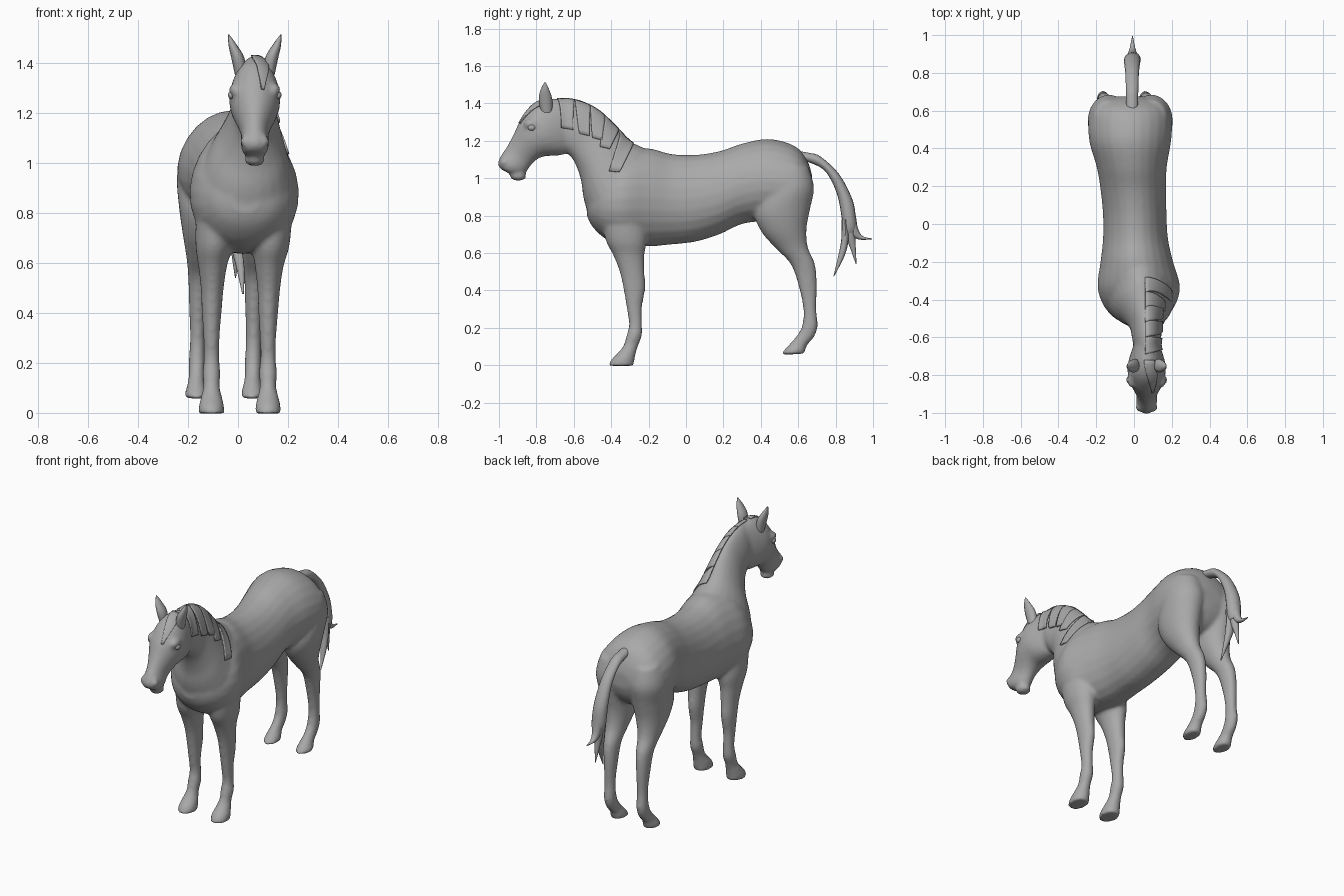
import bpy, bmesh, math
from mathutils import Vector

grey = bpy.data.materials.new("coat_grey")
grey.diffuse_color = (0.4, 0.4, 0.4, 1)


def finish(name, bm):
    """Turn a bmesh into a smooth-shaded object."""
    bmesh.ops.recalc_face_normals(bm, faces=bm.faces)
    me = bpy.data.meshes.new(name)
    bm.to_mesh(me)
    bm.free()
    me.materials.append(grey)
    ob = bpy.data.objects.new(name, me)
    bpy.context.collection.objects.link(ob)
    bpy.ops.object.select_all(action='DESELECT')
    ob.select_set(True)
    bpy.context.view_layer.objects.active = ob
    bpy.ops.object.shade_smooth_by_angle(angle=math.radians(45))
    return ob


def spline(rows, steps):
    """Catmull-Rom interpolation of section rows."""
    out = []
    for i in range(len(rows) - 1):
        a, b, c, d = (rows[max(0, min(len(rows) - 1, i + k))] for k in (-1, 0, 1, 2))
        for s in range(steps):
            t = s / steps
            out.append([0.5 * (2 * q + (r - p) * t + (2 * p - 5 * q + 4 * r - u) * t * t
                               + (3 * q - p - 3 * r + u) * t ** 3)
                        for p, q, r, u in zip(a, b, c, d)])
    return out + [list(rows[-1])]


def loft(name, rows, pear=0.0, n=24, steps=4):
    """Oval sections; each row: y, z of one edge, y, z of the other, centre x, half width."""
    bm = bmesh.new()
    rings = []
    for y1, z1, y2, z2, cx, hw in spline(rows, steps):
        ring = []
        for k in range(n):
            t = 2 * math.pi * k / n
            c, s = math.cos(t), math.sin(t)
            ring.append(bm.verts.new((cx + max(hw, 0.001) * s * (1 - pear * c),
                                      (y1 + y2) / 2 + (y1 - y2) / 2 * c,
                                      (z1 + z2) / 2 + (z1 - z2) / 2 * c)))
        rings.append(ring)
    for a, b in zip(rings, rings[1:]):
        for k in range(n):
            bm.faces.new((a[k], a[(k + 1) % n], b[(k + 1) % n], b[k]))
    bm.faces.new(rings[0])
    bm.faces.new(rings[-1])
    return finish(name, bm)


def ellipsoid(name, loc, size):
    bm = bmesh.new()
    bmesh.ops.create_uvsphere(bm, u_segments=16, v_segments=10, radius=1)
    for v in bm.verts:
        v.co = Vector(loc) + Vector(a * b for a, b in zip(v.co, size))
    return finish(name, bm)


# Torso: top edge and bottom edge along the length
torso = loft("torso", [
    (-.53, .93, -.53, .80, .03, .06), (-.50, 1.00, -.50, .74, .03, .13),
    (-.43, 1.09, -.43, .675, .028, .19), (-.33, 1.15, -.33, .64, .025, .218),
    (-.20, 1.16, -.20, .635, .015, .192), (-.08, 1.13, -.08, .645, .008, .172),
    (.05, 1.125, .05, .66, .004, .168), (.18, 1.145, .18, .70, -.003, .174),
    (.30, 1.185, .30, .755, -.012, .185), (.43, 1.21, .43, .77, -.02, .215),
    (.54, 1.19, .54, .77, -.02, .222), (.61, 1.15, .61, .80, -.02, .205),
    (.655, 1.08, .655, .86, -.018, .15), (.675, 1.01, .675, .92, -.015, .07)], pear=.08)

# Neck: crest edge and throat edge
neck = loft("neck", [
    (-.70, 1.42, -.67, 1.15, .067, .06), (-.60, 1.42, -.62, 1.12, .067, .075),
    (-.48, 1.37, -.585, 1.06, .063, .085), (-.38, 1.28, -.56, .98, .055, .115),
    (-.30, 1.20, -.545, .88, .04, .155), (-.22, 1.16, -.50, .76, .03, .185),
    (-.16, 1.13, -.42, .70, .025, .15)], pear=.2)

# Head: forehead edge and jaw edge
head = loft("head", [
    (-.65, 1.42, -.59, 1.17, .067, .06), (-.74, 1.425, -.64, 1.13, .067, .085),
    (-.82, 1.39, -.70, 1.12, .067, .102), (-.885, 1.31, -.765, 1.115, .067, .092),
    (-.922, 1.235, -.81, 1.09, .067, .07), (-.957, 1.17, -.835, 1.06, .067, .055),
    (-.99, 1.12, -.86, 1.03, .067, .056), (-1.006, 1.08, -.90, 1.02, .067, .05),
    (-.995, 1.05, -.94, 1.025, .067, .03)])
lip = ellipsoid("lower_lip", (.067, -.897, 1.01), (.042, .045, .024))

# Brows and nostril rims that swell out of the head
features = []
for side in (-1, 1):
    features.append(ellipsoid("brow", (.067 + side * .078, -.825, 1.29), (.025, .045, .028)))
    features.append(ellipsoid("nostril_rim", (.067 + side * .038, -.972, 1.085), (.02, .022, .026)))

# Legs: front edge and back edge, from hoof to shoulder or haunch
fore = [(-.415, -.003, -.28, -.003, .007, .052), (-.40, .03, -.275, .03, .007, .05),
        (-.365, .065, -.268, .065, .007, .042), (-.335, .105, -.255, .105, .007, .033),
        (-.318, .16, -.235, .16, .007, .036), (-.305, .22, -.235, .22, .007, .031),
        (-.318, .31, -.235, .31, .007, .033), (-.335, .41, -.218, .41, .008, .04),
        (-.355, .50, -.222, .50, .010, .046), (-.39, .59, -.222, .59, .012, .058),
        (-.43, .67, -.21, .67, .018, .075), (-.45, .80, -.22, .80, .025, .08)]
hind = [(.505, .055, .635, .062, -.055, .044), (.525, .082, .64, .085, -.055, .044),
        (.555, .115, .65, .11, -.055, .036), (.59, .155, .685, .15, -.053, .032),
        (.62, .21, .705, .21, -.052, .033), (.627, .30, .697, .30, -.05, .03),
        (.60, .43, .70, .43, -.048, .036), (.56, .54, .69, .54, -.042, .045),
        (.485, .62, .652, .63, -.035, .06), (.405, .71, .645, .73, -.025, .085),
        (.365, .82, .665, .84, -.02, .105), (.42, .96, .685, .95, -.02, .112),
        (.47, 1.08, .655, 1.06, -.02, .08)]
legs = []
for side, label in ((-1, "left"), (1, "right")):
    for kind, rows, spread in (("front", fore, .113), ("hind", hind, .112)):
        legs.append(loft(f"{label}_{kind}_leg",
                         [r[:4] + (r[4] + side * spread, r[5]) for r in rows]))

# Fuse the flesh parts into one smooth skin
bpy.ops.object.select_all(action='DESELECT')
for ob in [neck, head, lip, torso] + features + legs:
    ob.select_set(True)
bpy.context.view_layer.objects.active = torso
bpy.ops.object.join()
torso.name = "body"
rm = torso.modifiers.new("skin", 'REMESH')
rm.mode = 'VOXEL'
rm.voxel_size = .011
rm.use_smooth_shade = True
sm = torso.modifiers.new("soften", 'SMOOTH')
sm.factor = .5
sm.iterations = 6

# Eyes and ears
for side, label in ((-1, "left"), (1, "right")):
    ellipsoid(label + "_eye", (.067 + side * .094, -.825, 1.27), (.013, .02, .016))
    loft(label + "_ear", [
        (-.775, 1.35, -.715, 1.35, .067 + side * .055, .024),
        (-.787, 1.42, -.715, 1.42, .067 + side * .068, .026),
        (-.778, 1.47, -.73, 1.47, .067 + side * .088, .017),
        (-.758, 1.512, -.75, 1.512, .067 + side * .104, .002)], n=12)


def lock(name, a, b, c, d, n=8):
    """Thin lock of hair draped on the body: root corners a, b and tip corners c, d."""
    bm = bmesh.new()
    a, b, c, d = map(Vector, (a, b, c, d))
    grid = [[bm.verts.new(a.lerp(b, i / n).lerp(c.lerp(d, i / n), j / n))
             for i in range(n + 1)] for j in range(n + 1)]
    for j in range(n):
        for i in range(n):
            bm.faces.new((grid[j][i], grid[j][i + 1], grid[j + 1][i + 1], grid[j + 1][i]))
    ob = finish(name, bm)
    sw = ob.modifiers.new("drape", 'SHRINKWRAP')
    sw.target = torso
    sw.wrap_method = 'NEAREST_SURFACEPOINT'
    sw.wrap_mode = 'ABOVE_SURFACE'
    sw.offset = .008
    so = ob.modifiers.new("thickness", 'SOLIDIFY')
    so.thickness = .008


# Mane: locks falling from the crest on the right side, plus a forelock
crest = [(-.69, 1.43), (-.60, 1.42), (-.52, 1.395), (-.44, 1.34), (-.36, 1.265), (-.28, 1.19)]
tips = [(-.66, 1.27), (-.57, 1.24), (-.50, 1.22), (-.46, 1.17), (-.41, 1.03)]
for i, (ty, tz) in enumerate(tips):
    (y1, z1), (y2, z2) = crest[i], crest[i + 1]
    lock(f"mane_lock_{i + 1}", (.06, y1, z1), (.06, y2, z2),
         (.17, ty, tz), (.17, ty + .055, tz - .01))
lock("forelock", (.05, -.72, 1.44), (.12, -.72, 1.43), (.095, -.90, 1.30), (.11, -.90, 1.30))

# Tail: curved dock and three pointed strands
loft("tail", [
    (.60, 1.145, .61, 1.09, -.01, .03), (.66, 1.135, .655, 1.085, -.01, .032),
    (.72, 1.115, .73, 1.05, -.01, .033), (.82, 1.02, .775, .99, -.01, .036),
    (.89, .885, .812, .90, -.01, .042), (.908, .79, .832, .79, -.008, .044),
    (.912, .74, .836, .73, -.005, .036), (.905, .71, .84, .70, 0, .02)], n=16)
for i, rows in enumerate([
        [(.87, .78, .832, .78, -.005, .038), (.87, .68, .83, .67, 0, .03),
         (.85, .59, .813, .58, .01, .018), (.792, .475, .788, .475, .02, .003)],
        [(.905, .78, .85, .78, -.008, .035), (.905, .70, .855, .69, -.008, .025),
         (.908, .62, .88, .62, -.01, .014), (.912, .54, .908, .54, -.01, .002)],
        [(.908, .80, .86, .78, -.008, .035), (.92, .73, .88, .70, -.008, .025),
         (.945, .69, .925, .672, -.008, .014), (.995, .678, .994, .673, -.008, .002)]]):
    loft(f"tail_strand_{i + 1}", rows, n=12)
